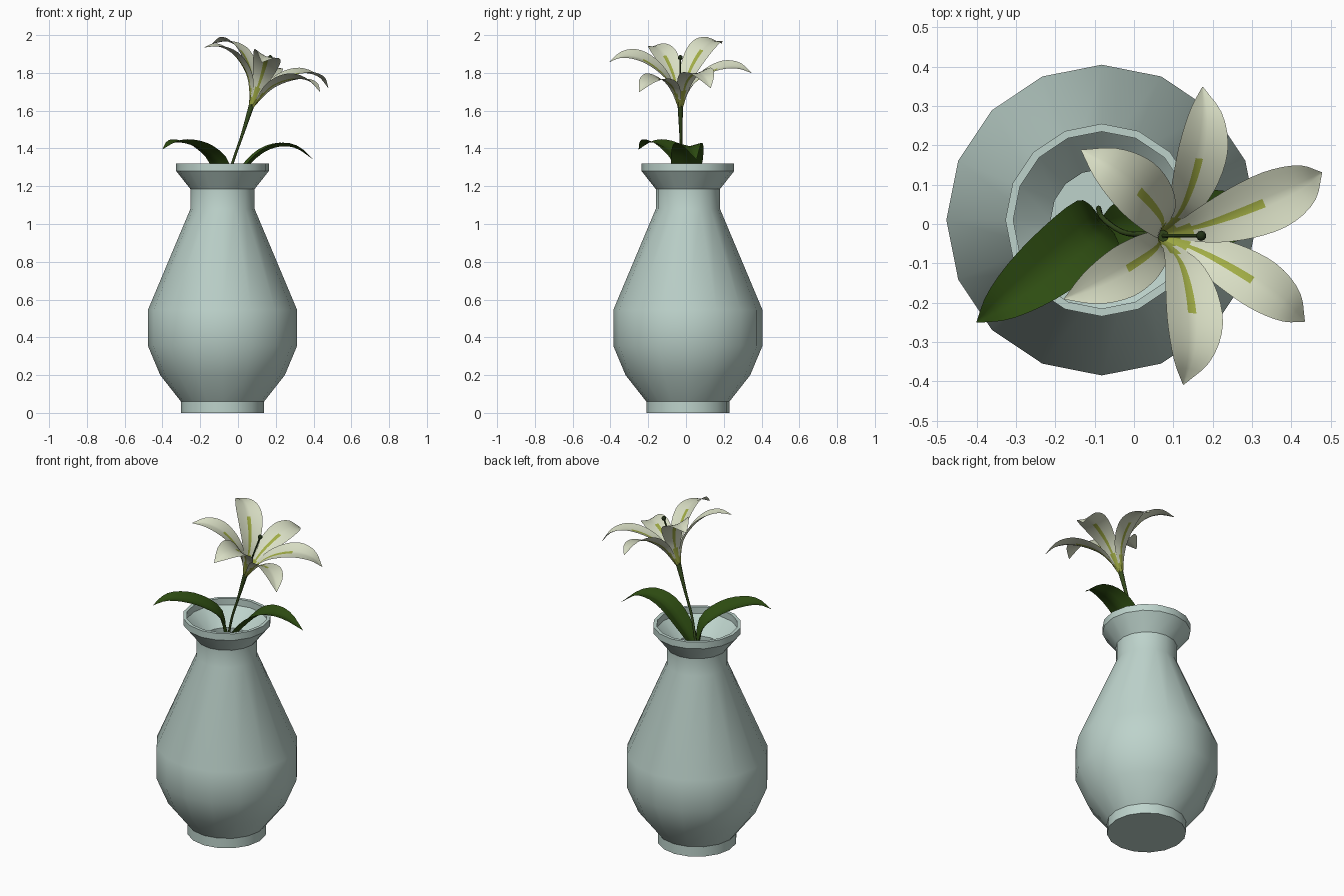
import bpy, bmesh, math
from mathutils import Vector as V

if "Cube" in bpy.data.objects:
    bpy.data.objects.remove(bpy.data.objects["Cube"])


def material(name, rgb):
    m = bpy.data.materials.new(name)
    m.diffuse_color = (*rgb, 1)
    m.use_nodes = True
    m.node_tree.nodes["Principled BSDF"].inputs["Base Color"].default_value = m.diffuse_color
    return m


GLAZE = material("pale_glaze", (0.51, 0.65, 0.60))
LEAF = material("leaf_green", (0.028, 0.075, 0.006))
STEM = material("stem_green", (0.035, 0.07, 0.012))
PETAL = material("petal_cream", (0.70, 0.74, 0.56))
THROAT = material("throat_yellow_green", (0.36, 0.42, 0.06))
STIGMA = material("stigma_dark_green", (0.015, 0.03, 0.008))


def finish(name, bm, mats, angle=35):
    me = bpy.data.meshes.new(name)
    bm.to_mesh(me)
    bm.free()
    for m in mats:
        me.materials.append(m)
    ob = bpy.data.objects.new(name, me)
    bpy.context.collection.objects.link(ob)
    bpy.ops.object.select_all(action='DESELECT')
    ob.select_set(True)
    bpy.context.view_layer.objects.active = ob
    bpy.ops.object.shade_smooth_by_angle(angle=math.radians(angle))
    return ob


def spline(pts, t):
    """Catmull-Rom point at t (0..1) through vectors or numbers."""
    n = len(pts) - 1
    i = min(int(t * n), n - 1)
    f = t * n - i
    b, c = pts[i], pts[i + 1]
    a = pts[i - 1] if i > 0 else b * 2 - c
    d = pts[i + 2] if i + 2 <= n else c * 2 - b
    return (b * 2 + (c - a) * f + (a * 2 - b * 5 + c * 4 - d) * f * f
            + (b * 3 - a - c * 3 + d) * f ** 3) * 0.5


def skin(bm, rings, closed):
    """Quads between successive rows of vertices."""
    faces = []
    for i in range(len(rings) - 1):
        n = len(rings[i])
        for j in range(n if closed else n - 1):
            k = (j + 1) % n
            f = bm.faces.new((rings[i][j], rings[i + 1][j], rings[i + 1][k], rings[i][k]))
            faces.append((f, i, j))
    return faces


def blade(name, path, widths, side, cup, power, cols, mats, rule=None, steps=16):
    """Petal or leaf: a folded strip along a path, pointed at its tip."""
    bm = bmesh.new()
    rows = []
    for i in range(steps + 1):
        t = i / steps
        p = spline(path, t)
        tan = (spline(path, min(t + .02, 1)) - spline(path, max(t - .02, 0))).normalized()
        nor = tan.cross(side)
        w = max(spline(widths, t), 0.001)
        rows.append([bm.verts.new(p + side * (w * u) + nor * (cup * w * abs(u) ** power))
                     for u in cols])
    for f, i, j in skin(bm, rows, False):
        if rule:
            f.material_index = rule((i + .5) / steps, (cols[j] + cols[j + 1]) / 2)
    return finish(name, bm, mats, 60)


def tube(name, path, radii, mat, steps=14, sides=8):
    bm = bmesh.new()
    rings = []
    for i in range(steps + 1):
        t = i / steps
        p, r = spline(path, t), spline(radii, t)
        tan = (spline(path, min(t + .02, 1)) - spline(path, max(t - .02, 0))).normalized()
        x = V((0, 1, 0)).cross(tan).normalized()
        y = tan.cross(x)
        rings.append([bm.verts.new(p + x * r * math.cos(a) + y * r * math.sin(a))
                      for a in (2 * math.pi * k / sides for k in range(sides))])
    skin(bm, rings, True)
    bm.faces.new(rings[0])
    bm.faces.new(rings[-1])
    bmesh.ops.recalc_face_normals(bm, faces=bm.faces)
    return finish(name, bm, [mat], 50)


# Vase: 16-sided turned profile, outside up, over the rim and down the inside
profile = [(.22, 0), (.22, .06), (.33, .2), (.395, .355), (.395, .545), (.17, 1.08),
           (.17, 1.185), (.245, 1.28), (.245, 1.32), (.225, 1.32), (.225, 1.28),
           (.13, 1.185), (.13, 1.08), (.36, .54), (.36, .365), (.29, .2), (.19, .06)]
bm = bmesh.new()
rings = [[bm.verts.new((-.082 + r * math.cos(k * math.pi / 8),
                        .01 + r * math.sin(k * math.pi / 8), z)) for k in range(16)]
         for r, z in profile]
skin(bm, rings, True)
bm.faces.new(rings[0])
bm.faces.new(rings[-1])
bmesh.ops.recalc_face_normals(bm, faces=bm.faces)
finish("vase", bm, [GLAZE], 30)

# Stem, thickening where it meets the flower
tube("stem", [V(p) for p in ((-.09, .04, .9), (-.08, .015, 1.13), (-.03, -.02, 1.32),
                             (.022, -.027, 1.47), (.074, -.03, 1.635))],
     [.007, .007, .007, .008, .015], STEM)

# Two arching leaves, folded along the midrib
leaf_cols = [-1, -.66, -.33, 0, .33, .66, 1]
leaf_widths = [.012, .055, .082, .085, .072, .045, .001]
leaves = {
    "left_leaf": ((-.085, .01, 1.08), (-.092, 0, 1.2), (-.115, -.02, 1.315), (-.19, -.085, 1.39),
                  (-.27, -.15, 1.425), (-.34, -.205, 1.43), (-.4, -.25, 1.395)),
    "right_leaf": ((-.08, 0, 1.08), (-.03, 0, 1.2), (.05, .005, 1.3), (.13, .01, 1.375),
                   (.22, .015, 1.41), (.31, .03, 1.40), (.4, .055, 1.34)),
}
for name, pts in leaves.items():
    path = [V(p) for p in pts]
    out = path[-1] - path[0]
    out.z = 0
    blade(name, path, leaf_widths, V((0, 0, 1)).cross(out.normalized()), .28, 1,
          leaf_cols, [LEAF])

# Flower frame: tilted towards +x
base = V((.07, -.03, 1.62))
axis = V((.36, 0, .933)).normalized()
e1 = V((axis.z, 0, -axis.x))
e2 = V((0, 1, 0))

# Six petals in two alternating whorls, with a throat stripe along the midrib
petal_curve = [(.01, 0), (.04, .085), (.08, .155), (.15, .215), (.23, .252), (.31, .255), (.38, .222)]
petal_cols = [-1, -.75, -.45, -.15, 0, .15, .45, .75, 1]


def stripe(t, u):
    return 1 if t < .08 or (abs(u) < .15 and t < .6) or (abs(u) < .45 and t < .2) else 0


for k in range(6):
    a = math.radians(25 + 60 * k)
    out = e1 * math.cos(a) + e2 * math.sin(a)
    inner = k % 2 == 0
    s = 1.08 if inner else .92
    path = [base + out * r + axis * (h * s) for r, h in petal_curve]
    w = 1.08 if inner else .95
    widths = [x * w for x in (.012, .028, .048, .066, .07, .048, .001)]
    blade("petal_%d" % (k + 1), path, widths, axis.cross(out), .22, 1.4,
          petal_cols, [PETAL, THROAT], stripe, 20)

# Pistil with its rounded stigma
tube("pistil", [base, base + axis * .14, base + axis * .275], [.006, .005, .005], STEM, 6, 6)
bm = bmesh.new()
bmesh.ops.create_uvsphere(bm, u_segments=10, v_segments=6, radius=.013)
bmesh.ops.translate(bm, verts=bm.verts, vec=base + axis * .28)
finish("stigma", bm, [STIGMA], 60)
